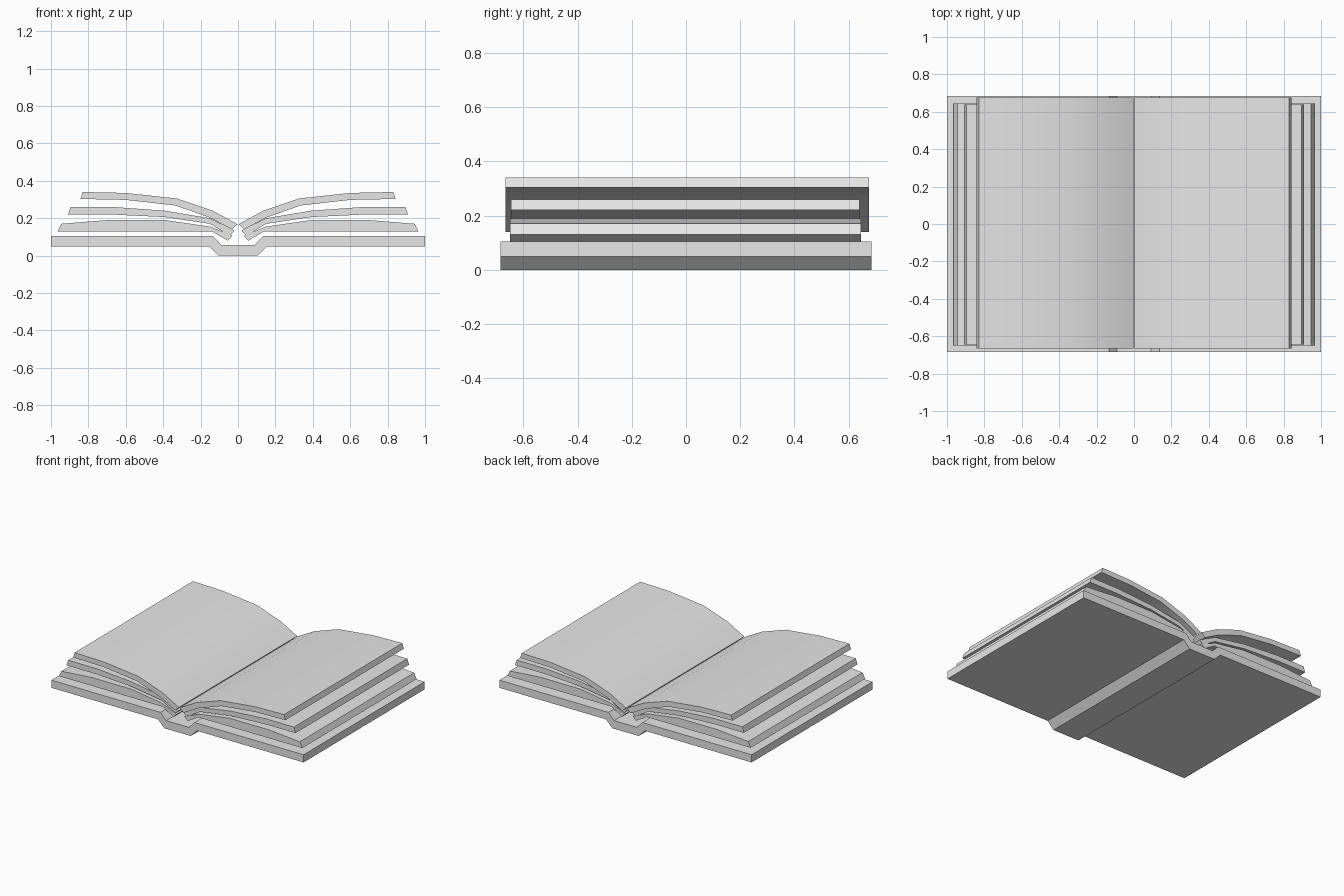
import bpy
import bmesh
from math import radians

cube = bpy.data.objects.get("Cube")
if cube:
    bpy.data.objects.remove(cube, do_unlink=True)

# One plain grey for the whole book
grey = bpy.data.materials.new("light_grey")
grey.use_nodes = True
grey.diffuse_color = (0.8, 0.8, 0.8, 1)
grey.node_tree.nodes["Principled BSDF"].inputs["Base Color"].default_value = (0.8, 0.8, 0.8, 1)


def extrude_profile(name, profile, y_front, y_back):
    """Extrude a closed x-z outline along y."""
    bm = bmesh.new()
    face = bm.faces.new([bm.verts.new((x, y_front, z)) for x, z in profile])
    moved = bmesh.ops.extrude_face_region(bm, geom=[face])["geom"]
    verts = [v for v in moved if isinstance(v, bmesh.types.BMVert)]
    bmesh.ops.translate(bm, verts=verts, vec=(0, y_back - y_front, 0))
    bmesh.ops.recalc_face_normals(bm, faces=bm.faces)
    mesh = bpy.data.meshes.new(name)
    bm.to_mesh(mesh)
    bm.free()
    mesh.materials.append(grey)
    obj = bpy.data.objects.new(name, mesh)
    bpy.context.collection.objects.link(obj)
    bpy.ops.object.select_all(action="DESELECT")
    obj.select_set(True)
    bpy.context.view_layer.objects.active = obj
    bpy.ops.object.shade_smooth_by_angle(angle=radians(30))
    return obj


def mirrored(points):
    return [(-x, z) for x, z in points]


# Cover with a dropped spine channel
outer = [(0.105, 0), (0.155, 0.05), (1, 0.05)]
inner = [(1, 0.105), (0.135, 0.105), (0.09, 0.058)]
half = outer + inner
extrude_profile("cover", half + mirrored(half)[::-1], -0.685, 0.685)

# Page blocks: upper edge from gutter outward, then lower edge back
blocks = {
    "lower_pages": ([(0.03, 0.107), (0.15, 0.155), (0.39, 0.19), (0.7, 0.19), (0.945, 0.17)],
                    [(0.965, 0.13), (0.14, 0.13), (0.055, 0.08)], -0.65, 0.645),
    "middle_pages": ([(0.018, 0.134), (0.15, 0.2), (0.39, 0.24), (0.67, 0.26), (0.895, 0.26)],
                     [(0.908, 0.22), (0.68, 0.22), (0.39, 0.206), (0.15, 0.17), (0.045, 0.107)],
                     -0.645, 0.64),
    "upper_pages": ([(0.003, 0.168), (0.135, 0.24), (0.325, 0.305), (0.6, 0.335), (0.83, 0.34)],
                    [(0.842, 0.303), (0.6, 0.298), (0.335, 0.268), (0.15, 0.203), (0.033, 0.14)],
                    -0.665, 0.675),
}
for name, (top, bottom, y_front, y_back) in blocks.items():
    extrude_profile("left_" + name, top + bottom, y_front, y_back)
    extrude_profile("right_" + name, mirrored(top + bottom), y_front, y_back)
